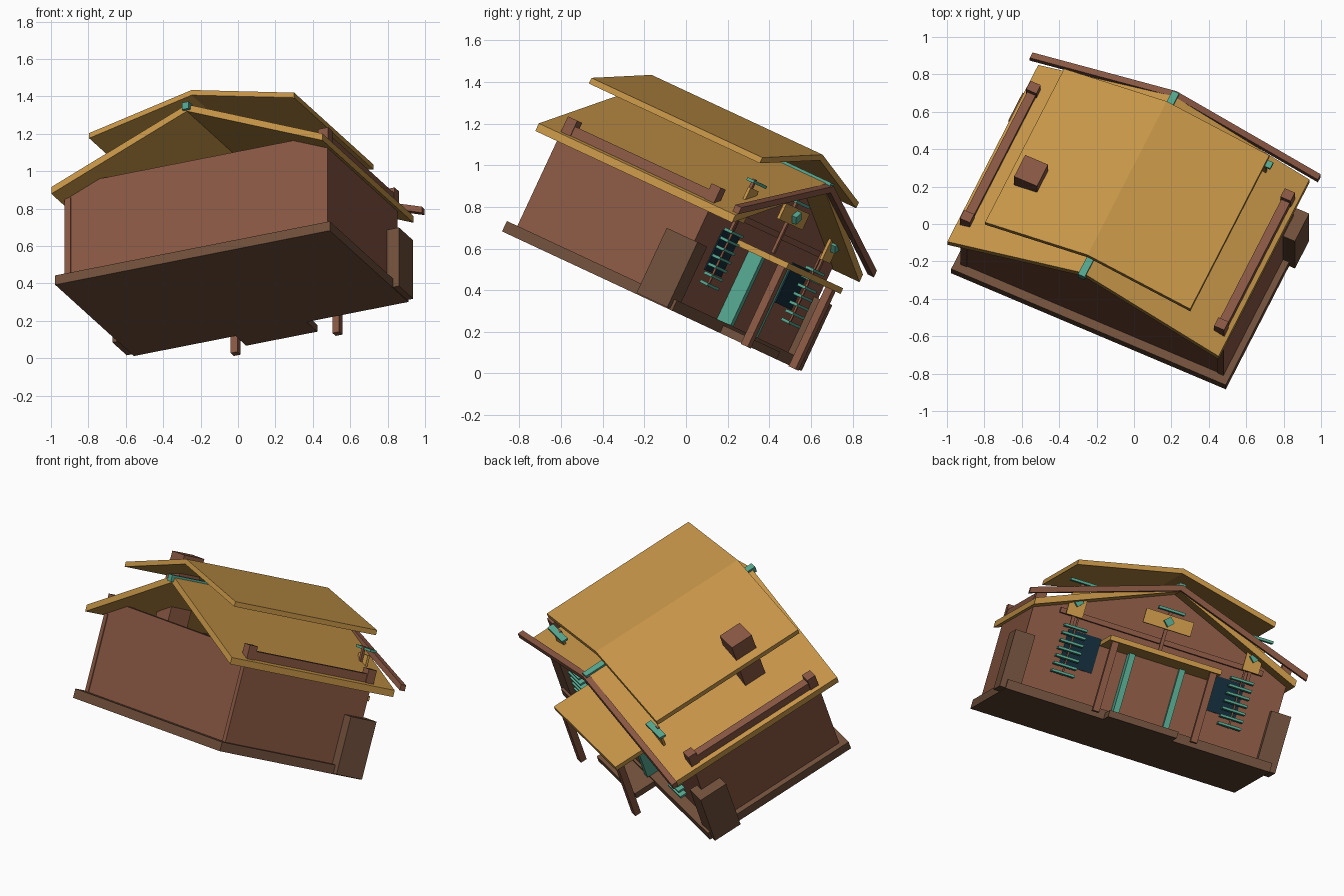
import bpy, bmesh, math
from mathutils import Matrix

if "Cube" in bpy.data.objects:
    bpy.data.objects.remove(bpy.data.objects["Cube"])

# The whole lodge is turned and tipped; parts are laid out upright and placed by this matrix
PLACE = (Matrix.Rotation(math.radians(-25), 4, 'X') @ Matrix.Rotation(math.radians(-25), 4, 'Z')
         @ Matrix.Translation((0.095, 0, 0)))


def material(name, rgb):
    m = bpy.data.materials.new(name)
    m.diffuse_color = (*rgb, 1)
    m.use_nodes = True
    m.node_tree.nodes["Principled BSDF"].inputs["Base Color"].default_value = m.diffuse_color
    return m


BROWN = material("warm brown", (0.245, 0.094, 0.054))
STONE = material("dull brown", (0.160, 0.078, 0.043))
TAN = material("straw tan", (0.560, 0.298, 0.064))
TEAL = material("teal", (0.088, 0.370, 0.265))
NAVY = material("dark navy", (0.006, 0.024, 0.040))


def prism(name, profile, v0, v1, mat):
    """Extrude a width/height profile along the depth."""
    bm = bmesh.new()
    a = [bm.verts.new((x, v0, z)) for x, z in profile]
    b = [bm.verts.new((x, v1, z)) for x, z in profile]
    n = len(a)
    bm.faces.new(a)
    bm.faces.new(b[::-1])
    for i in range(n):
        j = (i + 1) % n
        bm.faces.new((a[i], b[i], b[j], a[j]))
    bmesh.ops.recalc_face_normals(bm, faces=bm.faces)
    bm.transform(PLACE)
    me = bpy.data.meshes.new(name)
    bm.to_mesh(me)
    bm.free()
    me.materials.append(mat)
    ob = bpy.data.objects.new(name, me)
    bpy.context.collection.objects.link(ob)
    return ob


def box(name, x0, x1, v0, v1, z0, z1, mat):
    return prism(name, [(x0, z0), (x1, z0), (x1, z1), (x0, z1)], v0, v1, mat)


def pair(name, x0, x1, v0, v1, z0, z1, mat):
    for side, s in (("right", 1), ("left", -1)):
        box(f"{side}_{name}", s * x0, s * x1, v0, v1, z0, z1, mat)


def gable(name, half, apex, eave, t, v0, v1, mat):
    prism(name, [(0, apex), (half, eave), (half, eave - t), (0, apex - t),
                 (-half, eave - t), (-half, eave)], v0, v1, mat)


# Base slab, doorstep and corner buttresses
box("base_slab", -0.81, 0.81, -0.78, 0.215, 0.245, 0.30, STONE)
box("doorstep", -0.21, 0.21, 0.20, 0.35, 0.245, 0.285, STONE)
pair("buttress", 0.725, 0.845, 0.02, 0.20, 0.25, 0.595, STONE)

# Walls, open at the back gable
pair("side_wall", 0.74, 0.775, -0.735, 0.15, 0.30, 0.765, BROWN)
prism("back_wall", [(-0.765, 0.30), (0.765, 0.30), (0.765, 0.775), (0.63, 0.845),
                    (-0.63, 0.845), (-0.765, 0.775)], -0.73, -0.69, BROWN)
prism("front_wall", [(-0.765, 0.30), (0.765, 0.30), (0.765, 0.77), (0, 1.085),
                     (-0.765, 0.77)], 0.11, 0.15, BROWN)
box("tie_beam", -0.62, 0.62, 0.15, 0.175, 0.775, 0.805, BROWN)

# Two layers of roof, ridge beam and chimney
gable("main_roof", 0.80, 1.12, 0.79, 0.04, -0.85, 0.30, TAN)
gable("upper_roof", 0.605, 1.23, 1.095, 0.03, -0.79, 0.21, TAN)
box("ridge_beam", -0.02, 0.02, -0.87, 0.325, 1.085, 1.125, TEAL)
box("chimney", -0.555, -0.42, -0.53, -0.39, 0.75, 1.215, BROWN)

# Crossed barge boards on the front gable
for side, s in (("right", 1), ("left", -1)):
    prism(f"{side}_barge_board", [(0, 1.115), (s * 0.85, 0.835), (s * 0.85, 0.80), (0, 1.08)],
          0.30, 0.335, BROWN)

# Logs along the eaves with end blocks
pair("eave_log", 0.725, 0.775, -0.70, 0.13, 0.80, 0.85, BROWN)
for v in (-0.71, 0.13):
    pair("log_block", 0.72, 0.78, v - 0.025, v + 0.03, 0.79, 0.88, BROWN)

# Door and porch
box("door", -0.14, 0.14, 0.15, 0.20, 0.30, 0.66, BROWN)
pair("door_post", 0.135, 0.17, 0.15, 0.23, 0.30, 0.67, TEAL)
box("porch_roof", -0.34, 0.34, 0.15, 0.45, 0.66, 0.69, TAN)
pair("porch_post", 0.28, 0.32, 0.39, 0.43, 0.24, 0.66, BROWN)

# Windows with slatted trellises
pair("window", 0.34, 0.54, 0.15, 0.157, 0.49, 0.70, NAVY)
pair("trellis_rod", 0.505, 0.515, 0.185, 0.195, 0.42, 0.80, BROWN)
for i in range(7):
    z = 0.425 + i * 0.046
    pair("trellis_slat", 0.44, 0.58, 0.175, 0.22, z, z + 0.014, TEAL)


def diamond(name, x, z, r, v0, v1):
    prism(name, [(x - r, z), (x, z - r), (x + r, z), (x, z + r)], v0, v1, TEAL)


# Ornaments on the gable: plank, rod, cap bar and diamond
for side, x, hw, z0, z1 in (("right", 0.54, 0.05, 0.77, 0.94), ("left", -0.54, 0.05, 0.77, 0.94),
                            ("middle", 0, 0.145, 0.86, 0.945)):
    box(f"{side}_ornament_plank", x - hw, x + hw, 0.20, 0.215, z0, z1, TAN)
    box(f"{side}_ornament_rod", x - 0.01, x + 0.01, 0.185, 0.20, 0.70, 0.985, BROWN)
    box(f"{side}_ornament_bar", x - 0.08, x + 0.08, 0.19, 0.23, 0.965, 0.98, TEAL)
    diamond(f"{side}_ornament_diamond", x, 0.5 * (z0 + z1), 0.032, 0.215, 0.24)
